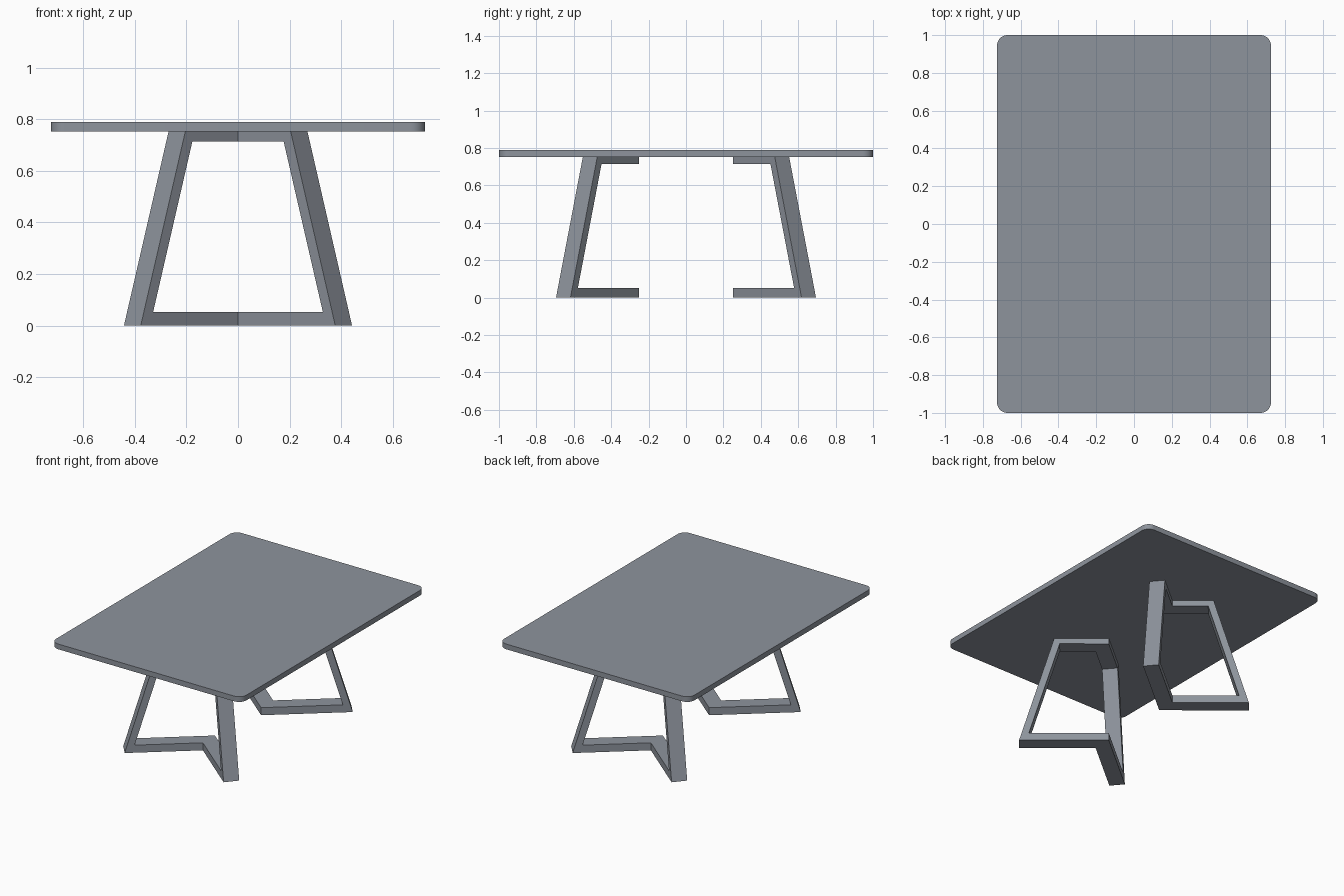
import bpy, bmesh

if "Cube" in bpy.data.objects:
    bpy.data.objects.remove(bpy.data.objects["Cube"])

TOP_Z, THICK = 0.753, 0.036

slate = bpy.data.materials.new("slate_grey")
slate.diffuse_color = (0.27, 0.295, 0.335, 1)
slate.use_nodes = True
slate.node_tree.nodes["Principled BSDF"].inputs["Base Color"].default_value = slate.diffuse_color


def make_object(name, bm):
    bmesh.ops.recalc_face_normals(bm, faces=bm.faces)
    mesh = bpy.data.meshes.new(name)
    bm.to_mesh(mesh)
    bm.free()
    mesh.materials.append(slate)
    obj = bpy.data.objects.new(name, mesh)
    bpy.context.collection.objects.link(obj)
    return obj


# Table top: slab with rounded vertical corners
bm = bmesh.new()
bmesh.ops.create_cube(bm, size=1)
for v in bm.verts:
    v.co.x *= 1.45
    v.co.y *= 2.0
    v.co.z = v.co.z * THICK + TOP_Z + THICK / 2
corners = [e for e in bm.edges if abs(e.verts[0].co.z - e.verts[1].co.z) > 0.01]
bmesh.ops.bevel(bm, geom=corners, offset=0.055, segments=8, profile=0.5, affect='EDGES')
table_top = make_object("table_top", bm)
bpy.context.view_layer.objects.active = table_top
table_top.select_set(True)
bpy.ops.object.shade_smooth_by_angle(angle=0.6)

# Leg frames: half of a V-folded trapezoid frame, as outer and inner (x, z) profiles
OUTER = [(0, 0), (0.377, 0), (0.204, TOP_Z), (0, TOP_Z)]
INNER = [(0, 0.052), (0.329, 0.052), (0.177, 0.713), (0, 0.713)]
SLOPE = 0.83

bm = bmesh.new()


def loop(profile, dx, apex_y):
    """Place a profile on one slanted side of the V."""
    pts = [(x + dx if x else 0, z) for x, z in profile]
    return [bm.verts.new((x, apex_y - SLOPE * x, z)) for x, z in pts]


front_out, front_in = loop(OUTER, 0, -0.382), loop(INNER, 0, -0.382)
back_out, back_in = loop(OUTER, 0.065, -0.251), loop(INNER, 0.065, -0.251)
for a, b in ((front_out, front_in), (front_in, back_in),
             (back_in, back_out), (back_out, front_out)):
    for i in range(3):
        bm.faces.new((a[i], a[i + 1], b[i + 1], b[i]))
legs = make_object("leg_frames", bm)

# Mirror the half into a full V, then to the other end of the table
mirror = legs.modifiers.new("Mirror", 'MIRROR')
mirror.use_axis = (True, True, False)
